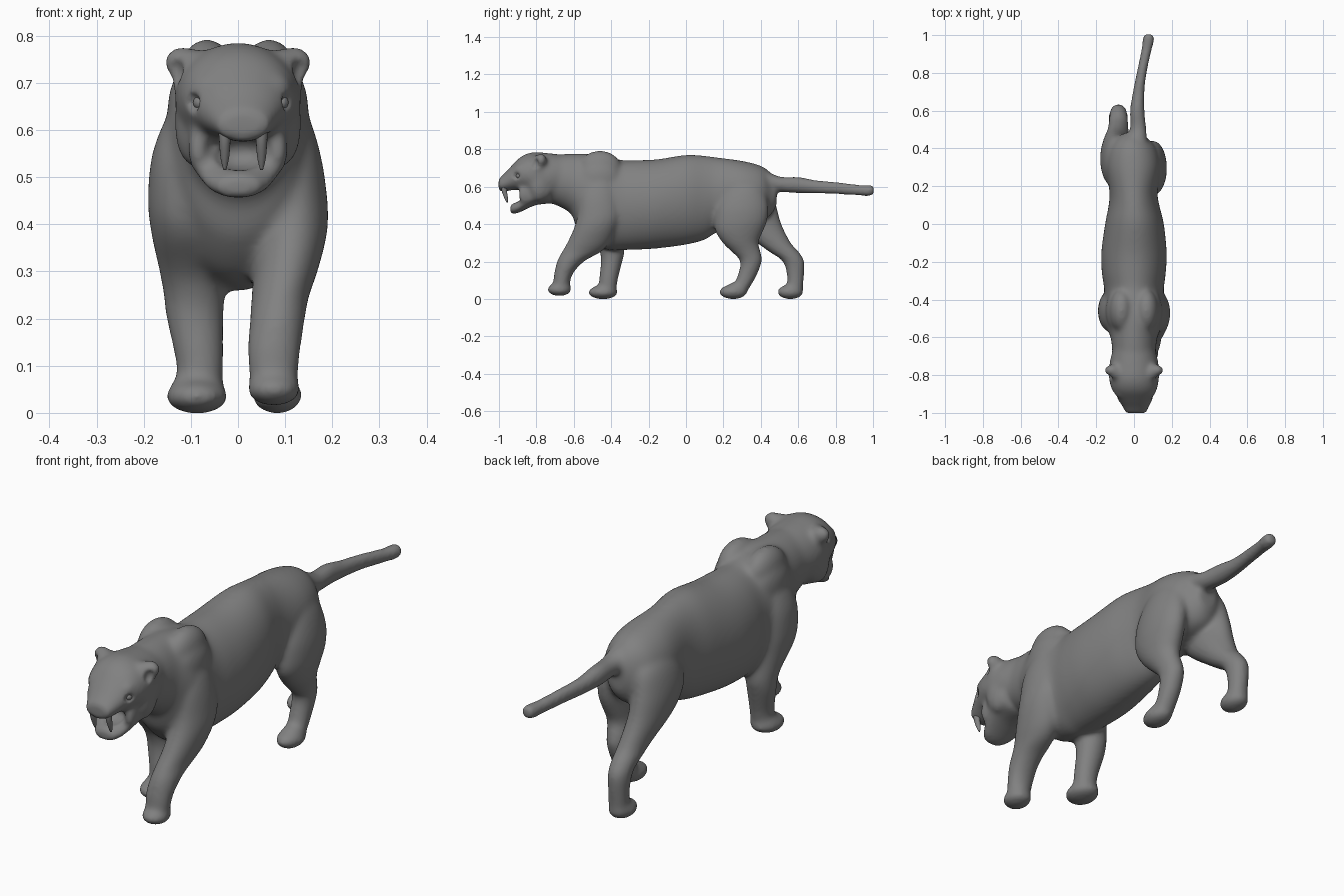
import bpy, bmesh, math
from mathutils import Matrix


def catmull(rows, n=4):
    out = []
    for i in range(len(rows) - 1):
        p0, p1, p2, p3 = (rows[max(0, min(len(rows) - 1, i + k))] for k in (-1, 0, 1, 2))
        for s in range(n):
            t = s / n
            out.append([0.5 * (2*b + (c - a)*t + (2*a - 5*b + 4*c - d)*t*t + (3*b - a - 3*c + d)*t**3)
                        for a, b, c, d in zip(p0, p1, p2, p3)])
    return out + [list(rows[-1])]


def loft(bm, axis, rows, seg=48):
    """rows: (position on axis, low, high, x left, x right); low/high lie on the other axis."""
    rings = []
    for p, lo, hi, xl, xr in catmull(rows):
        ring = []
        for k in range(seg):
            a = 2 * math.pi * k / seg
            x = (xl + xr) / 2 + (xr - xl) / 2 * math.cos(a)
            v = (lo + hi) / 2 + (hi - lo) / 2 * math.sin(a)
            ring.append(bm.verts.new((x, p, v) if axis == 'Y' else (x, v, p)))
        rings.append(ring)
    faces = [bm.faces.new(rings[0]), bm.faces.new(rings[-1][::-1])]
    for r, q in zip(rings, rings[1:]):
        for k in range(seg):
            j = (k + 1) % seg
            faces.append(bm.faces.new((r[k], q[k], q[j], r[j])))
    bmesh.ops.recalc_face_normals(bm, faces=faces)


def blob(bm, loc, size, rot=0, axis='X'):
    m = Matrix.Translation(loc) @ Matrix.Rotation(rot, 4, axis) @ Matrix.Diagonal((*size, 1))
    bmesh.ops.create_uvsphere(bm, u_segments=24, v_segments=16, radius=1, matrix=m)


grey = bpy.data.materials.new('dark_grey')
grey.diffuse_color = (.22, .22, .22, 1)


def finish(bm, name):
    me = bpy.data.meshes.new(name)
    bm.to_mesh(me)
    bm.free()
    me.materials.append(grey)
    ob = bpy.data.objects.new(name, me)
    bpy.context.collection.objects.link(ob)
    me.polygons.foreach_set('use_smooth', [True] * len(me.polygons))
    return ob


bm = bmesh.new()
# trunk and neck
loft(bm, 'Y', [(-.74, .52, .77, -.11, .11), (-.62, .46, .776, -.12, .12),
               (-.58, .37, .777, -.132, .132), (-.5, .288, .775, -.16, .16),
               (-.4, .26, .757, -.158, .158), (-.34, .261, .742, -.158, .158), (-.26, .263, .742, -.17, .168),
               (-.15, .27, .747, -.173, .173), (0, .29, .77, -.153, .158),
               (.1, .316, .765, -.134, .134), (.17, .358, .756, -.13, .125),
               (.3, .4, .738, -.145, .14), (.4, .42, .712, -.13, .118),
               (.455, .45, .672, -.09, .07), (.485, .50, .625, -.045, .05)])
# tail
loft(bm, 'Y', [(.40, .59, .70, -.05, .07), (.5, .572, .655, -.022, .066), (.6, .565, .653, -.022, .056),
               (.7, .562, .635, -.007, .056), (.8, .559, .627, .013, .068), (.92, .552, .612, .038, .094),
               (.97, .548, .611, .044, .108), (1.006, .555, .61, .049, .106)])
# skull and muzzle
loft(bm, 'Y', [(-.66, .53, .77, -.11, .11), (-.74, .52, .78, -.13, .13), (-.82, .545, .784, -.132, .132),
               (-.88, .572, .762, -.116, .12), (-.93, .576, .715, -.086, .098),
               (-.97, .574, .672, -.06, .08), (-1.002, .576, .642, -.046, .066)])
# open lower jaw
loft(bm, 'Y', [(-.73, .51, .65, -.12, .12), (-.80, .502, .62, -.115, .115), (-.85, .482, .575, -.098, .098),
               (-.90, .458, .525, -.076, .076), (-.94, .453, .503, -.042, .045)])
# front legs
loft(bm, 'Z', [(.70, -.50, -.42, .05, .10), (.64, -.54, -.38, .04, .145), (.55, -.57, -.36, .05, .175),
               (.45, -.58, -.35, .05, .19),
               (.38, -.599, -.37, .04, .189), (.3, -.636, -.408, .033, .169), (.25, -.665, -.456, .028, .152),
               (.2, -.69, -.545, .025, .143), (.13, -.706, -.607, .019, .133), (.05, -.713, -.627, .027, .125)])
loft(bm, 'Z', [(.70, -.50, -.42, -.10, -.05), (.64, -.54, -.38, -.145, -.04), (.55, -.57, -.36, -.182, -.05),
               (.45, -.57, -.35, -.191, -.05),
               (.38, -.55, -.342, -.184, -.04), (.3, -.484, -.332, -.167, -.031), (.25, -.461, -.329, -.158, -.028),
               (.2, -.455, -.34, -.152, -.03), (.1, -.465, -.365, -.131, -.03), (.04, -.463, -.372, -.133, -.032)])
# hind legs
loft(bm, 'Z', [(.66, .27, .34, .04, .09), (.6, .21, .41, .02, .14),
               (.5, .165, .44, .025, .169),
               (.42, .153, .435, .03, .174), (.36, .157, .412, .03, .167), (.3, .195, .388, .032, .153),
               (.25, .245, .40, .032, .138), (.2, .289, .406, .035, .13), (.12, .274, .376, .035, .125),
               (.04, .24, .328, .038, .123)])
loft(bm, 'Z', [(.67, .30, .38, -.09, -.03), (.6, .22, .455, -.15, -.02), (.5, .19, .483, -.178, -.022),
               (.4, .25, .511, -.172, -.025), (.3, .378, .561, -.143, -.027), (.25, .447, .605, -.135, -.03),
               (.2, .517, .633, -.13, -.035), (.12, .54, .631, -.125, -.04), (.04, .538, .624, -.123, -.038)])
# paws, each with the ankle above blending in
for loc, size in [((.076, -.677, .05), (.058, .066, .035)), ((-.087, -.444, .035), (.067, .08, .037)),
                  ((.083, .252, .037), (.054, .076, .039)), ((-.083, .558, .037), (.054, .072, .039))]:
    blob(bm, loc, size)
    blob(bm, (loc[0], loc[1] + .015, loc[2] + .018), (size[0] * .85, size[1] * .7, .035))
for s in (-1, 1):
    # shoulder blades
    blob(bm, (s * .066, -.46, .70), (.065, .115, .093))
    blob(bm, (s * .085, -.46, .64), (.065, .12, .11))
    # ears, cheek ruff, mouth corners, brows
    blob(bm, (s * .113, -.775, .74), (.046, .032, .037), -s * .3, 'Y')
    blob(bm, (s * .095, -.79, .71), (.045, .04, .065))
    blob(bm, (s * .09, -.785, .61), (.045, .06, .09))
    blob(bm, (s * .085, -.865, .56), (.022, .033, .05))
    blob(bm, (s * .078 + .006, -.882, .692), (.03, .04, .028))
body = finish(bm, 'big_cat_body')

# hollows: mouth, ears, eye sockets
bm = bmesh.new()
blob(bm, (.003, -.905, .552), (.064, .065, .038))
for s in (-1, 1):
    blob(bm, (s * .135, -.812, .725), (.02, .024, .03))
    blob(bm, (s * .106 + .006, -.912, .658), (.022, .024, .022))
cutter = finish(bm, 'hollow_cutter')
cutter.hide_render = True
cutter.hide_viewport = True


def remesh(size):
    m = body.modifiers.new('blend', 'REMESH')
    m.mode = 'VOXEL'
    m.voxel_size = size
    m.use_smooth_shade = True


def smooth(n):
    m = body.modifiers.new('soften', 'SMOOTH')
    m.factor = .5
    m.iterations = n


# fuse into one skin, carve, soften
remesh(.009)
smooth(16)
cut = body.modifiers.new('carve', 'BOOLEAN')
cut.operation = 'DIFFERENCE'
cut.object = cutter
remesh(.007)
smooth(4)

# curved sabre fangs
for side, x in (('left', -.028), ('right', .05)):
    bm = bmesh.new()
    rows = [(.61, -.99, -.958, x - .014, x + .014), (.575, -.985, -.957, x - .012, x + .012),
            (.54, -.972, -.952, x - .009, x + .009), (.515, -.96, -.953, x - .003, x + .003)]
    loft(bm, 'Z', rows, 14)
    finish(bm, side + '_fang')
# eyes
for side, s in (('left', -1), ('right', 1)):
    bm = bmesh.new()
    blob(bm, (s * .086 + .006, -.893, .658), (.015, .016, .015))
    finish(bm, side + '_eye')
